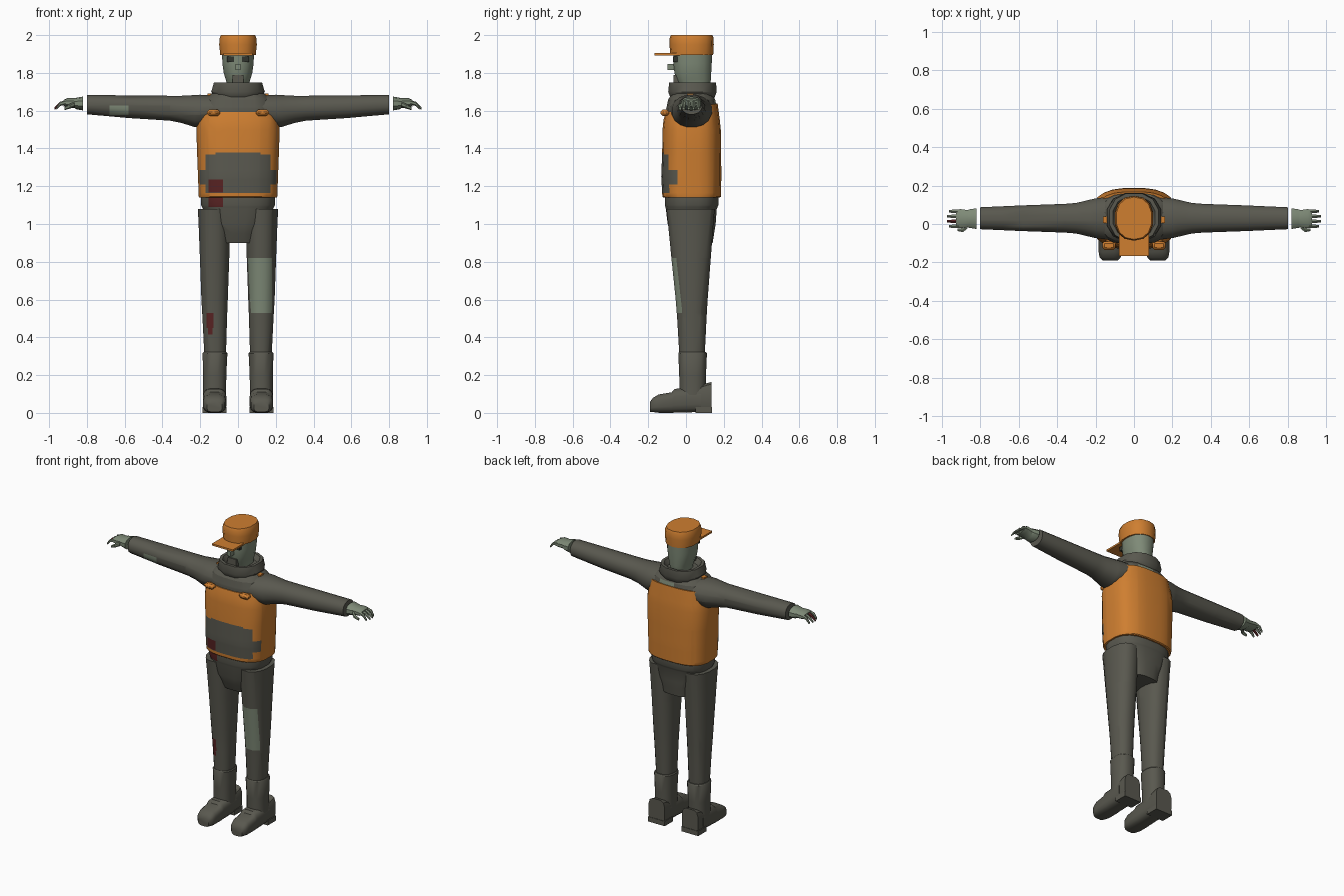
import bpy, bmesh, math
from mathutils import Vector


def mat(name, rgb):
    m = bpy.data.materials.new(name)
    m.diffuse_color = (*rgb, 1)
    return m


ORANGE = mat("orange", (0.62, 0.21, 0.03))
DARK = mat("dark olive grey", (0.10, 0.098, 0.078))
PALE = mat("pale green grey", (0.21, 0.255, 0.185))
RED = mat("dark red", (0.10, 0.017, 0.017))
BLACK = mat("near black", (0.03, 0.033, 0.026))


def finish(bm, name, material):
    bmesh.ops.recalc_face_normals(bm, faces=bm.faces)
    me = bpy.data.meshes.new(name)
    bm.to_mesh(me)
    bm.free()
    ob = bpy.data.objects.new(name, me)
    bpy.context.collection.objects.link(ob)
    me.materials.append(material)
    return ob


def loft(name, material, axis, rings, n=16, p=2.0, tilt=0.0):
    """Skin rounded sections (position, centre a, centre b, radius a, radius b)."""
    bm = bmesh.new()
    loops = []
    for t, ca, cb, ra, rb in rings:
        loop = []
        for i in range(n):
            ang = 2 * math.pi * (i + 0.5) / n
            c, s = math.cos(ang), math.sin(ang)
            a = ca + ra * math.copysign(abs(c) ** (2 / p), c)
            b = cb + rb * math.copysign(abs(s) ** (2 / p), s)
            co = {"x": (t, a, b), "y": (a, t, b), "z": (a, b, t)}[axis]
            loop.append(bm.verts.new(co))
        loops.append(loop)
    for l0, l1 in zip(loops, loops[1:]):
        for i in range(n):
            j = (i + 1) % n
            bm.faces.new((l0[i], l0[j], l1[j], l1[i]))
    bm.faces.new(loops[0])
    bm.faces.new(loops[-1])
    for v in loops[-1]:
        v.co.z += tilt * v.co.y
    return finish(bm, name, material)


def box(name, material, lo, hi, bevel=0.0):
    bm = bmesh.new()
    bmesh.ops.create_cube(bm, size=1)
    for v in bm.verts:
        v.co = Vector([lo[k] + (v.co[k] + 0.5) * (hi[k] - lo[k]) for k in range(3)])
    if bevel:
        bmesh.ops.bevel(bm, geom=bm.edges[:], offset=bevel, segments=1, affect='EDGES')
    return finish(bm, name, material)


def paint(ob, material, lo, hi):
    """Cut the mesh along a region's limits and colour the faces inside it."""
    me = ob.data
    if material.name not in me.materials:
        me.materials.append(material)
    idx = me.materials.find(material.name)
    bm = bmesh.new()
    bm.from_mesh(me)
    for k in range(3):
        for val in (lo[k], hi[k]):
            no = Vector((0, 0, 0))
            no[k] = 1
            bmesh.ops.bisect_plane(bm, geom=bm.verts[:] + bm.edges[:] + bm.faces[:],
                                   plane_co=no * val, plane_no=no)
    for f in bm.faces:
        c = f.calc_center_median()
        if all(lo[k] < c[k] < hi[k] for k in range(3)):
            f.material_index = idx
    bm.to_mesh(me)
    bm.free()


# vest with front pocket panel and stains
vest = loft("vest", ORANGE, "z", [
    (1.14, 0, 0.03, 0.208, 0.150), (1.145, 0, 0.03, 0.209, 0.156),
    (1.25, 0, 0.028, 0.213, 0.160), (1.38, 0, 0.03, 0.218, 0.157),
    (1.50, 0, 0.03, 0.222, 0.155), (1.55, 0, 0.03, 0.215, 0.150),
    (1.61, 0, 0.03, 0.200, 0.138)], n=24, p=2.9, tilt=0.17)
paint(vest, DARK, (-0.172, -0.3, 1.165), (0.172, 0.0, 1.368))
paint(vest, DARK, (-0.12, -0.3, 1.36), (0.12, 0.0, 1.378))
paint(vest, DARK, (-0.23, -0.3, 1.21), (0.23, -0.045, 1.285))
paint(vest, RED, (-0.155, -0.3, 1.168), (-0.08, 0.0, 1.235))

# shoulders and collar
shoulders = loft("shoulders", DARK, "z", [
    (1.55, 0, 0.03, 0.19, 0.13), (1.61, 0, 0.03, 0.195, 0.136),
    (1.66, 0, 0.03, 0.175, 0.125), (1.69, 0, 0.03, 0.14, 0.105),
    (1.70, 0, 0.03, 0.11, 0.09)], n=20, p=2.7)
paint(shoulders, PALE, (-0.02, 0.1, 1.62), (0.09, 0.3, 1.66))
loft("collar", DARK, "z", [
    (1.65, 0, 0.035, 0.105, 0.105), (1.672, 0, 0.034, 0.13, 0.122),
    (1.70, 0, 0.034, 0.146, 0.132), (1.75, 0, 0.035, 0.131, 0.128),
    (1.75, 0, 0.035, 0.112, 0.11), (1.72, 0, 0.035, 0.09, 0.09)], n=12, p=2.3)

# waist and hips
hips = loft("hips", DARK, "z", [
    (0.90, 0, 0.042, 0.112, 0.100), (0.95, 0, 0.035, 0.122, 0.115),
    (1.00, 0, 0.03, 0.150, 0.128), (1.08, 0, 0.028, 0.188, 0.136),
    (1.10, 0, 0.03, 0.197, 0.143), (1.16, 0, 0.03, 0.198, 0.143)], n=20, p=2.7)
paint(hips, RED, (-0.155, -0.3, 1.09), (-0.08, 0.0, 1.14))

# head, face and cap
loft("head", PALE, "z", [
    (1.68, 0, 0.05, 0.06, 0.06), (1.735, 0, 0.045, 0.058, 0.085),
    (1.765, 0, 0.04, 0.066, 0.093), (1.80, 0, 0.036, 0.077, 0.099),
    (1.85, 0, 0.035, 0.084, 0.103), (1.93, 0, 0.035, 0.087, 0.105)], n=16, p=2.3)
box("nose", PALE, (-0.014, -0.098, 1.815), (0.014, -0.05, 1.848))
box("chin_beard", DARK, (-0.03, -0.066, 1.735), (0.03, -0.035, 1.788))
loft("cap", ORANGE, "z", [
    (1.895, 0, 0.03, 0.096, 0.114), (1.95, 0, 0.03, 0.102, 0.117),
    (1.985, 0, 0.03, 0.099, 0.116), (2.0, 0, 0.03, 0.093, 0.110)], n=14, p=2.3)
box("cap_brim", ORANGE, (-0.078, -0.167, 1.893), (0.078, -0.03, 1.905))

for s, side in ((1, "left"), (-1, "right")):
    def span(a, b, y0, y1, z0, z1):
        xs = sorted((s * a, s * b))
        return (xs[0], y0, z0), (xs[1], y1, z1)

    # eyes and vest fittings
    box(side + "_eye", BLACK, *span(0.02, 0.058, -0.068, -0.04, 1.858, 1.886))
    box(side + "_strap_buckle", ORANGE, *span(0.095, 0.165, -0.135, -0.09, 1.572, 1.605), bevel=0.012)
    box(side + "_shoulder_strap", ORANGE, *span(0.138, 0.162, 0.005, 0.04, 1.66, 1.691))

    # sleeve
    arm = loft(side + "_sleeve", DARK, "x", [
        (s * 0.12, 0.03, 1.605, 0.115, 0.075), (s * 0.20, 0.03, 1.598, 0.105, 0.088),
        (s * 0.23, 0.03, 1.598, 0.098, 0.086), (s * 0.30, 0.03, 1.607, 0.081, 0.073),
        (s * 0.36, 0.03, 1.613, 0.076, 0.067), (s * 0.58, 0.03, 1.621, 0.068, 0.061),
        (s * 0.80, 0.03, 1.632, 0.058, 0.052)], n=16, p=2.2)
    if s < 0:
        paint(arm, PALE, (-0.68, -0.3, 1.578), (-0.58, 0.02, 1.628))

    # hand
    loft(side + "_hand", PALE, "x", [
        (s * 0.82, 0.028, 1.638, 0.056, 0.037), (s * 0.858, 0.028, 1.638, 0.05, 0.030),
        (s * 0.865, 0.028, 1.640, 0.046, 0.026), (s * 0.905, 0.028, 1.642, 0.052, 0.024),
        (s * 0.925, 0.028, 1.640, 0.046, 0.016)], n=10, p=2.4)
    for i in range(4):
        y = -0.012 + i * 0.026
        tip = 0.972 - (0.010 if i in (0, 3) else 0.0)
        loft(f"{side}_finger_{i + 1}", RED if s < 0 and i == 1 else PALE, "x", [
            (s * 0.91, y, 1.645, 0.011, 0.012), (s * 0.942, y, 1.636, 0.010, 0.011),
            (s * tip, y, 1.611, 0.007, 0.007)], n=6)
    loft(side + "_thumb", PALE, "x", [
        (s * 0.865, -0.01, 1.634, 0.014, 0.014), (s * 0.89, -0.032, 1.624, 0.012, 0.013),
        (s * 0.918, -0.030, 1.611, 0.008, 0.008)], n=6)

    # trouser leg
    leg = loft(side + "_trouser_leg", DARK, "z", [
        (0.30, s * 0.121, 0.032, 0.058, 0.068), (0.50, s * 0.123, 0.031, 0.066, 0.079),
        (0.60, s * 0.124, 0.030, 0.071, 0.086), (0.82, s * 0.124, 0.027, 0.079, 0.106),
        (1.00, s * 0.125, 0.025, 0.085, 0.122), (1.08, s * 0.127, 0.024, 0.087, 0.130)],
        n=16, p=2.3)
    if s > 0:
        paint(leg, PALE, (0.042, -0.3, 0.53), (0.18, -0.022, 0.82))
    else:
        paint(leg, RED, (-0.168, -0.3, 0.45), (-0.13, 0.0, 0.53))
        paint(leg, RED, (-0.158, -0.3, 0.415), (-0.135, 0.0, 0.45))

    # boot shaft, shoe, heel
    loft(side + "_boot_shaft", DARK, "z", [
        (0.08, s * 0.124, 0.035, 0.062, 0.070), (0.20, s * 0.123, 0.035, 0.062, 0.072),
        (0.315, s * 0.122, 0.035, 0.067, 0.077), (0.322, s * 0.122, 0.035, 0.062, 0.072)],
        n=16, p=2.4)
    loft(side + "_shoe", DARK, "y", [
        (-0.190, s * 0.124, 0.032, 0.040, 0.028), (-0.175, s * 0.124, 0.042, 0.055, 0.038),
        (-0.145, s * 0.124, 0.049, 0.061, 0.049), (-0.075, s * 0.124, 0.055, 0.063, 0.055),
        (-0.06, s * 0.124, 0.064, 0.063, 0.064), (0.08, s * 0.124, 0.070, 0.062, 0.066)],
        n=16, p=3.2)
    loft(side + "_heel_counter", DARK, "y", [
        (0.05, s * 0.124, 0.070, 0.060, 0.065), (0.105, s * 0.124, 0.08, 0.061, 0.077),
        (0.135, s * 0.124, 0.083, 0.060, 0.082)], n=12, p=4)
    box(side + "_heel_block", DARK, *span(0.062, 0.187, 0.05, 0.138, 0.0, 0.032))

# smooth shading with sharp edges kept
for ob in bpy.context.collection.objects:
    ob.select_set(True)
    bpy.context.view_layer.objects.active = ob
bpy.ops.object.shade_smooth_by_angle(angle=math.radians(38))
